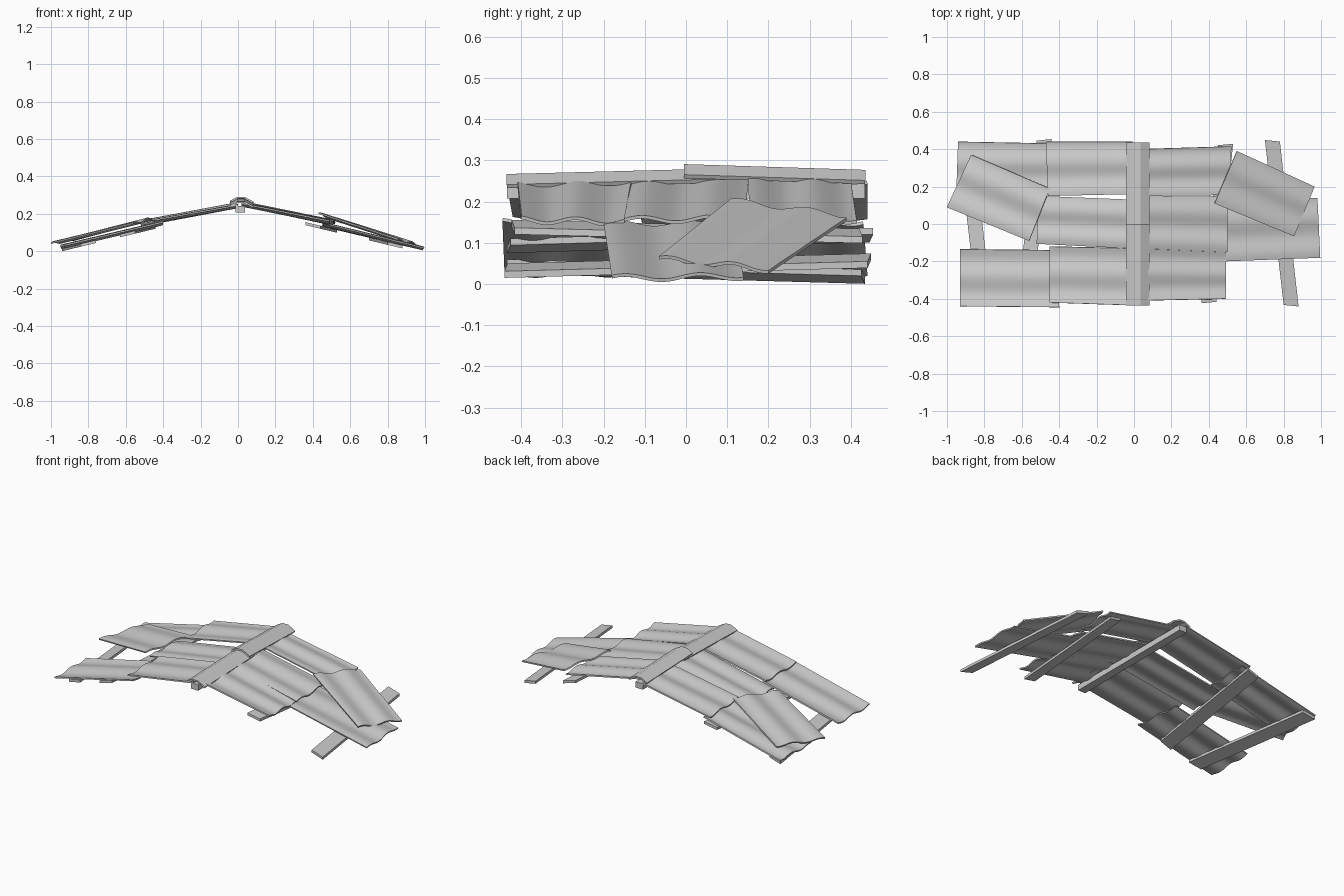
import bpy, math
from mathutils import Vector

if "Cube" in bpy.data.objects:
    bpy.data.objects.remove(bpy.data.objects["Cube"])


def make_object(name, verts, faces, thickness=0, smooth=False):
    mesh = bpy.data.meshes.new(name)
    mesh.from_pydata(verts, [], faces)
    mesh.update()
    obj = bpy.data.objects.new(name, mesh)
    bpy.context.collection.objects.link(obj)
    if thickness:
        mod = obj.modifiers.new("thickness", 'SOLIDIFY')
        mod.thickness = thickness
        mod.offset = 0
    if smooth:
        bpy.ops.object.select_all(action='DESELECT')
        obj.select_set(True)
        bpy.context.view_layer.objects.active = obj
        if thickness:
            bpy.ops.object.modifier_apply(modifier="thickness")
        bpy.ops.object.shade_smooth_by_angle(angle=math.radians(35))
    return obj


def sheet(name, corners, amp=0.007, phase=0.0):
    """Wavy sheet; corners: ridge-front, ridge-back, eave-back, eave-front."""
    a, b, c, d = [Vector(p) for p in corners]
    nu, nv = 4, 20
    verts = []
    for i in range(nu + 1):
        u = i / nu
        for j in range(nv + 1):
            v = j / nv
            p = a.lerp(b, v).lerp(d.lerp(c, v), u)
            p.z += amp * math.sin(2 * math.pi * 1.75 * v + phase)
            verts.append(p)
    w = nv + 1
    faces = [(i * w + j, i * w + j + 1, (i + 1) * w + j + 1, (i + 1) * w + j)
             for i in range(nu) for j in range(nv)]
    make_object(name, verts, faces, 0.008, True)


def batten(name, back_x, front_x, back_y, front_y, width=0.08, t=0.016):
    """Flat board lying along the roof slope."""
    verts = []
    for x, y in ((back_x, back_y), (front_x, front_y)):
        for s in (-1, 1):
            for k in (-1, 1):
                px = x + s * width / 2
                verts.append((px, y + s * (back_x - front_x) * 0.04,
                              0.234 - 0.24 * abs(px) + k * t / 2))
    faces = [(0, 1, 3, 2), (4, 6, 7, 5), (0, 4, 5, 1),
             (2, 3, 7, 6), (0, 2, 6, 4), (1, 5, 7, 3)]
    make_object(name, verts, faces)


def ridge_cap(name, y0, z0, y1, z1):
    profile = [(-0.04, -0.02), (-0.002, 0), (0.034, 0), (0.08, -0.025)]
    verts = [(x, y, z + dz) for y, z in ((y0, z0), (y1, z1)) for x, dz in profile]
    make_object(name, verts, [(i, i + 1, i + 5, i + 4) for i in range(3)], 0.01)


# Sheets on the left slope
sheet("left_lower_back_sheet", [(-.42, .16, .142), (-.42, .43, .152),
                                (-.94, .44, .027), (-.95, .15, .022)], phase=1)
sheet("left_lower_front_sheet", [(-.40, -.445, .15), (-.42, -.14, .145),
                                 (-.93, -.135, .027), (-.93, -.44, .025)], phase=2)
sheet("left_upper_middle_sheet", [(-.01, -.13, .238), (-.01, .13, .24),
                                  (-.51, .15, .145), (-.52, -.105, .142)], phase=0)
sheet("left_upper_back_sheet", [(-.01, .16, .25), (-.01, .44, .25),
                                (-.47, .44, .165), (-.46, .15, .165)], phase=1)
sheet("left_upper_front_sheet", [(0, -.435, .24), (0, -.13, .245),
                                 (-.45, -.12, .162), (-.45, -.42, .16)], phase=2)
sheet("left_loose_sheet", [(-.56, -.09, .145), (-.45, .19, .18),
                           (-.87, .37, .068), (-1, .09, .04)], phase=.5)

# Sheets on the right slope
sheet("right_lower_middle_sheet", [(.46, -.2, .145), (.45, .12, .142),
                                   (.98, .14, .018), (.995, -.18, .014)], phase=.5)
sheet("right_upper_middle_sheet", [(.02, -.13, .25), (.02, .15, .255),
                                   (.5, .145, .158), (.5, -.15, .155)], phase=0)
sheet("right_upper_back_sheet", [(.02, .15, .258), (.02, .4, .255),
                                 (.52, .415, .155), (.51, .155, .158)], phase=1)
sheet("right_upper_front_sheet", [(.02, -.41, .248), (.02, -.13, .253),
                                  (.49, -.15, .15), (.49, -.4, .155)], phase=2)
sheet("right_loose_sheet", [(.43, .11, .2), (.55, .39, .163),
                            (.965, .2, .035), (.855, -.065, .06)], phase=.5)

# Battens below the sheets
batten("left_outer_batten", -.9, -.8, .43, -.43)
batten("left_inner_batten", -.48, -.59, .45, -.43)
batten("right_inner_batten", .49, .40, .425, -.42)
batten("right_outer_batten", .74, .84, .445, -.437)

# Ridge beam
bpy.ops.mesh.primitive_cube_add(size=1, location=(0.012, 0, 0.225))
beam = bpy.context.object
beam.name = "ridge_beam"
beam.scale = (0.05, 0.87, 0.035)

# Overlapping ridge caps
ridge_cap("ridge_cap_front", -.435, .262, .07, .275)
ridge_cap("ridge_cap_back", -.005, .286, .435, .272)
